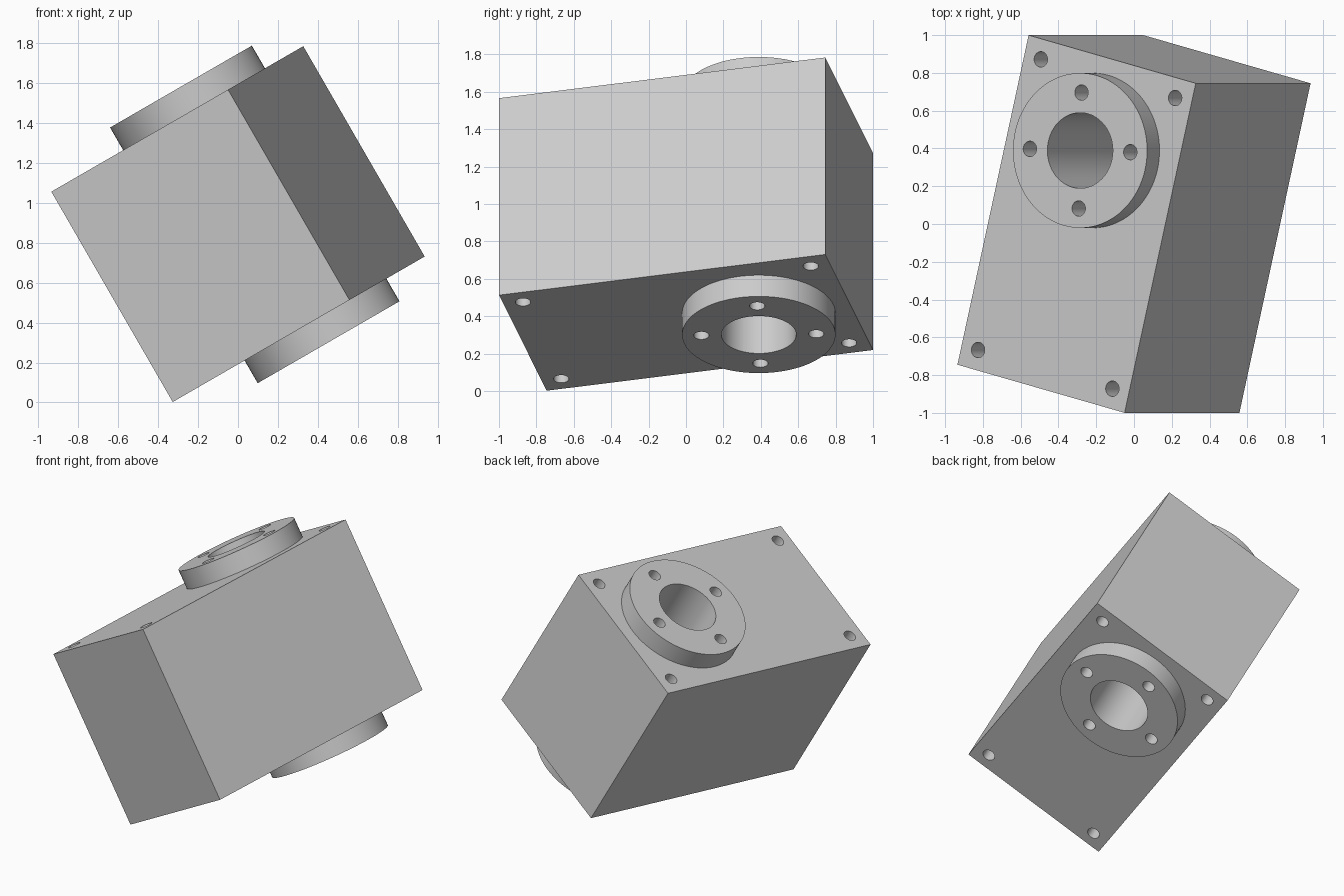
import bpy
from math import radians, sin, cos
from mathutils import Matrix

if "Cube" in bpy.data.objects:
    bpy.data.objects.remove(bpy.data.objects["Cube"])

# Block size, flange and hole layout in the block's own frame
W, L, H = 1.053, 1.798, 1.216
HALF = 0.739            # half length across both flange faces
FLANGE_Y = 0.401        # flange offset along the block


def cylinder(name, x, y, r, half, sides):
    bpy.ops.mesh.primitive_cylinder_add(vertices=sides, radius=r, depth=2 * half,
                                        location=(x, y, 0))
    ob = bpy.context.object
    ob.name = name
    return ob


def combine(target, tool, operation):
    mod = target.modifiers.new(operation.lower(), 'BOOLEAN')
    mod.operation, mod.solver, mod.object = operation, 'EXACT', tool
    tool.hide_render = True
    bpy.context.view_layer.objects.active = target
    bpy.ops.object.modifier_apply(modifier=mod.name)
    bpy.data.objects.remove(tool, do_unlink=True)


# Block
bpy.ops.mesh.primitive_cube_add(size=1)
block = bpy.context.object
block.name = "flanged_block"
block.scale = (W, L, H)
bpy.ops.object.transform_apply(scale=True)

# Round flanges on both faces, and the main bore
combine(block, cylinder("flange", 0, FLANGE_Y, 0.41, HALF, 96), 'UNION')
combine(block, cylinder("bore", 0, FLANGE_Y, 0.20, 1, 64), 'DIFFERENCE')

# Four bolt holes around the bore
for i in range(4):
    a = radians(12.4 + 90 * i)
    combine(block, cylinder("bolt_hole", 0.307 * cos(a), FLANGE_Y + 0.307 * sin(a),
                            0.041, 1, 32), 'DIFFERENCE')

# Four corner mounting holes
for sx in (-1, 1):
    for sy in (-1, 1):
        combine(block, cylinder("corner_hole", sx * 0.423, sy * 0.793,
                                0.041, 1, 32), 'DIFFERENCE')

# Tilt into the final pose, resting on one corner
block.matrix_world = (Matrix.Translation((0, 0, 0.893))
                      @ Matrix.Rotation(radians(-30), 4, 'Y')
                      @ Matrix.Rotation(radians(-14), 4, 'Z'))
bpy.ops.object.select_all(action='DESELECT')
block.select_set(True)
bpy.context.view_layer.objects.active = block
bpy.ops.object.shade_smooth_by_angle(angle=radians(30))
